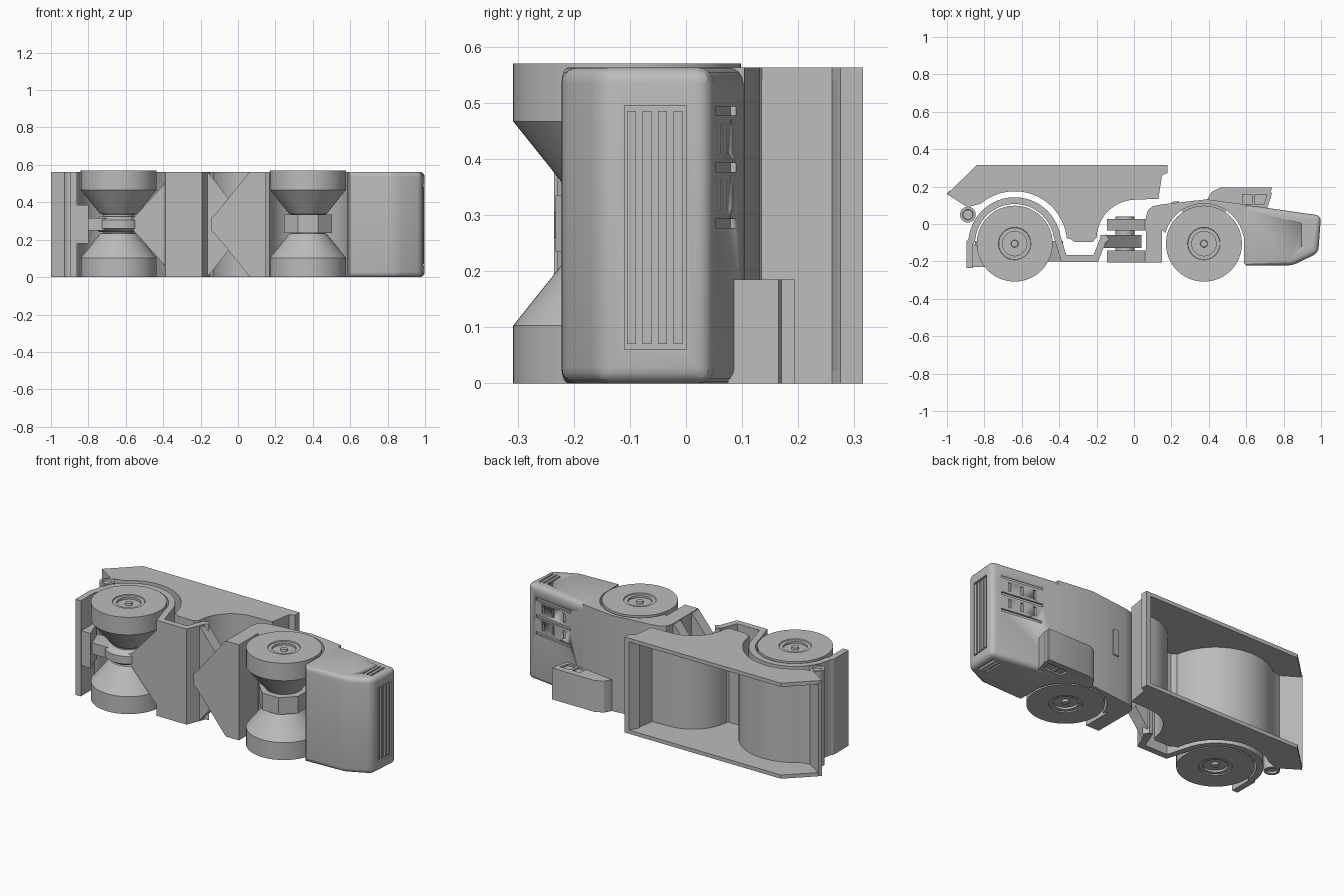
import bpy, bmesh
from math import radians, cos, sin, pi
from mathutils import Vector

cube = bpy.data.objects.get("Cube")
if cube:
    bpy.data.objects.remove(cube, do_unlink=True)

WIDTH = 0.563
MID = WIDTH / 2
AXLE_Y = -0.105
REAR_X, FRONT_X = -0.638, 0.374

grey = bpy.data.materials.new("plain_grey")
grey.use_nodes = True
grey.diffuse_color = (0.5, 0.5, 0.5, 1)
grey.node_tree.nodes["Principled BSDF"].inputs["Base Color"].default_value = (0.5, 0.5, 0.5, 1)


def finish(name, bm, angle=30):
    bmesh.ops.recalc_face_normals(bm, faces=bm.faces)
    mesh = bpy.data.meshes.new(name)
    bm.to_mesh(mesh)
    bm.free()
    mesh.materials.append(grey)
    obj = bpy.data.objects.new(name, mesh)
    bpy.context.collection.objects.link(obj)
    bpy.ops.object.select_all(action="DESELECT")
    obj.select_set(True)
    bpy.context.view_layer.objects.active = obj
    bpy.ops.object.shade_smooth_by_angle(angle=radians(angle))
    return obj


def add_prism(bm, pts, lo, hi, axis="z"):
    """Extrude a flat outline along z (outline in xy) or along y (outline in xz)."""
    def place(p, d):
        return (p[0], p[1], d) if axis == "z" else (p[0], d, p[1])
    a = [bm.verts.new(place(p, lo)) for p in pts]
    b = [bm.verts.new(place(p, hi)) for p in pts]
    bm.faces.new(a)
    bm.faces.new(b[::-1])
    for i in range(len(pts)):
        j = (i + 1) % len(pts)
        bm.faces.new((a[i], a[j], b[j], b[i]))


def prism(name, pts, lo, hi, axis="z"):
    bm = bmesh.new()
    add_prism(bm, pts, lo, hi, axis)
    return finish(name, bm)


def rect(x0, y0, x1, y1):
    return [(x0, y0), (x1, y0), (x1, y1), (x0, y1)]


def arc(cx, cy, r, start, end, n=24):
    angles = [radians(start + (end - start) * i / n) for i in range(n + 1)]
    return [(cx + r * cos(a), cy + r * sin(a)) for a in angles]


def ribbon(path, left, right):
    """Closed outline of a bent sheet following a path."""
    sides = ([], [])
    for i, p in enumerate(path):
        p = Vector(p)
        d0 = (p - Vector(path[i - 1])).normalized() if i else None
        d1 = (Vector(path[i + 1]) - p).normalized() if i + 1 < len(path) else d0
        d0 = d0 or d1
        t = (d0 + d1).normalized()
        n = Vector((-t.y, t.x)) / max(t.dot(d1), 0.5)
        sides[0].append(tuple(p + n * left))
        sides[1].append(tuple(p - n * right))
    return sides[0] + sides[1][::-1]


def lathe(bm, profile, x, y, steps=64):
    rings = [[bm.verts.new((x + r * cos(2 * pi * i / steps), y + r * sin(2 * pi * i / steps), z))
              for i in range(steps)] for r, z in profile]
    bm.faces.new(rings[0])
    bm.faces.new(rings[-1])
    for a, b in zip(rings, rings[1:]):
        for i in range(steps):
            j = (i + 1) % steps
            bm.faces.new((a[i], a[j], b[j], b[i]))


def carve(obj, bm):
    cutter = finish(obj.name + "_cutter", bm)
    cutter.hide_render = True
    cutter.hide_set(True)
    mod = obj.modifiers.new("recesses", "BOOLEAN")
    mod.object = cutter
    mod.solver = "EXACT"


# Wheels: hub, tyre and tapered inner side, mirrored across the width
half = [(0.018, 0.006), (0.02, 0.018), (0.065, 0.018), (0.065, 0.006), (0.085, 0.006),
        (0.087, 0), (0.203, 0), (0.203, 0.103), (0.1, 0.232), (0.085, 0.236), (0.085, 0.285)]
for name, x in (("rear", REAR_X), ("front", FRONT_X)):
    for side, flip in (("lower", False), ("upper", True)):
        bm = bmesh.new()
        lathe(bm, [(r, 0.57 - z if flip else z) for r, z in half], x, AXLE_Y)
        finish(f"{name}_wheel_{side}", bm)

# Dump tub: two side plates joined by a curved floor sheet
floor = ([(-1, 0.16), (-0.89, 0.09)] + arc(REAR_X, AXLE_Y, 0.28, 130, 6)
         + [(-0.34, -0.08), (-0.32, -0.095), (-0.22, -0.095)]
         + arc(0.01, -0.08, 0.21, 178, 90, 16) + [(0.13, 0.135), (0.15, 0.26)])
outline = floor + [(0.18, 0.275), (0.18, 0.315), (-0.84, 0.315)]
prism("tub_side_lower", outline, 0, 0.022)
prism("tub_side_upper", outline, WIDTH - 0.022, WIDTH)
prism("tub_floor", ribbon(floor, 0.022, 0), 0.01, WIDTH - 0.01)
prism("tub_front_lip", [(0.12, 0.26), (0.15, 0.26), (0.18, 0.275), (0.18, 0.315), (0.15, 0.315)],
      0.01, WIDTH - 0.01)

# Tail pivot tube
bm = bmesh.new()
lathe(bm, [(0.026, 0.012), (0.028, 0), (0.042, 0), (0.042, WIDTH), (0.028, WIDTH),
           (0.026, WIDTH - 0.012)], -0.888, 0.05, 32)
finish("tail_pivot", bm)

# Rear fender and chassis sheet
path = ([(-0.878, -0.235), (-0.878, -0.1)] + arc(REAR_X, AXLE_Y, 0.23, 175, 10)
        + [(-0.375, -0.185), (-0.205, -0.185), (-0.165, -0.085), (-0.14, -0.07)])
prism("rear_fender", ribbon(path, 0.018, 0.018), 0, WIDTH)
prism("rear_bumper", [(-0.87, -0.23), (-0.8, -0.23), (-0.845, -0.11), (-0.87, -0.1)], 0.18, 0.385)

# Rear axle beam spreading into the chassis
beam = [(-0.85, 0.25), (-0.56, 0.25), (-0.38, 0.05), (-0.38, WIDTH - 0.05), (-0.56, 0.315), (-0.85, 0.315)]
prism("rear_axle_beam", beam, -0.2, -0.09, "y")
bm = bmesh.new()
lathe(bm, [(0.1, 0.24), (0.13, 0.26), (0.13, 0.305), (0.1, 0.325)], REAR_X, AXLE_Y, 32)
finish("rear_differential", bm)

# Front axle housing
prism("front_axle_housing", arc(FRONT_X, AXLE_Y, 0.138, 22.5, 337.5, 7), 0.235, 0.335)
prism("front_axle_mount", rect(0.26, -0.1, 0.49, 0.11), 0.235, 0.335)

# Articulated hitch: two plates in front, one tongue behind, and a pin
front_tri = [(0.08, 0.005), (0.06, 0.005), (-0.11, 0.215), (-0.145, 0.25),
             (-0.145, 0.315), (-0.11, 0.35), (0.06, 0.56), (0.08, 0.56)]
prism("hitch_plate_bottom", front_tri, -0.206, -0.142, "y")
prism("hitch_plate_top", front_tri, -0.035, 0.028, "y")
rear_tri = [(-0.16 - (x - 0.06) * 0.98, z) for x, z in front_tri]
prism("hitch_tongue", rear_tri, -0.128, -0.06, "y")
prism("hitch_pin", arc(-0.048, MID, 0.05, 0, 345, 23), -0.2, 0.04, "y")

# Front fender with wheel arch
arch = arc(FRONT_X, AXLE_Y, 0.214, 10, 165, 28)
prism("front_fender", [(0.15, -0.206), (0.065, -0.206), (0.065, 0.04), (0.075, 0.075), (0.1, 0.095),
                       (0.15, 0.105), (0.39, 0.132), (0.6, 0.104), (0.6, -0.06)] + arch
      + [(0.15, -0.03)], 0, WIDTH)
prism("deck_plate", [(0.2, 0.10), (0.24, 0.10), (0.24, 0.122), (0.2, 0.118)], 0.25, 0.4)

# Engine hood with rounded nose
bm = bmesh.new()
add_prism(bm, [(0.587, -0.21), (0.6, -0.222), (0.845, -0.222), (0.985, -0.155), (1, 0.045), (0.587, 0.104)],
          0, WIDTH)
edges = [e for e in bm.edges if max(v.co.x for v in e.verts) > 0.62]
bmesh.ops.bevel(bm, geom=edges, offset=0.028, segments=4, profile=0.5, affect="EDGES")
hood = finish("hood", bm, 25)


def deck(x):
    return 0.104 - 0.143 * (x - 0.587)


# Recesses: deck lines and slots, side louvres, nose grille
bm = bmesh.new()


def deck_slot(x0, x1, z0, z1):
    add_prism(bm, [(x0, deck(x0) - 0.01), (x1, deck(x1) - 0.01), (x1, deck(x1) + 0.03),
                   (x0, deck(x0) + 0.03)], z0, z1)


for z in (0.285, 0.385, 0.485):
    deck_slot(0.69, 0.94, z - 0.008, z + 0.008)
for z in (0.31, 0.41):
    for x in (0.74, 0.815, 0.89):
        deck_slot(x - 0.008, x + 0.008, z, z + 0.052)
for x in (0.9, 0.925, 0.95):
    for lo, hi in ((-0.02, 0.008), (WIDTH - 0.008, WIDTH + 0.02)):
        add_prism(bm, rect(x - 0.005, -0.12, x + 0.005, 0.005), lo, hi)
add_prism(bm, [(0.978, -0.11), (1.03, -0.11), (1.03, 0.0), (0.986, 0.0)], 0.06, 0.495)
carve(hood, bm)

for i in range(4):
    y = -0.097 + 0.0275 * i
    x = 0.987 + 0.07 * (y + 0.11)
    prism(f"grille_bar_{i + 1}", rect(x - 0.02, y - 0.008, x, y + 0.008), 0.07, 0.485)

# Side cab with window recesses
cab = prism("cab", [(0.385, 0.1), (0.39, 0.13), (0.415, 0.172), (0.46, 0.194), (0.738, 0.194),
                    (0.73, 0.17), (0.738, 0.165), (0.71, 0.075)], 0, 0.185)
bm = bmesh.new()
for lo, hi in ((-0.02, 0.01), (0.175, 0.2)):
    add_prism(bm, rect(0.58, 0.105, 0.63, 0.157), lo, hi)
    add_prism(bm, [(0.645, 0.105), (0.695, 0.105), (0.71, 0.157), (0.645, 0.157)], lo, hi)
carve(cab, bm)
